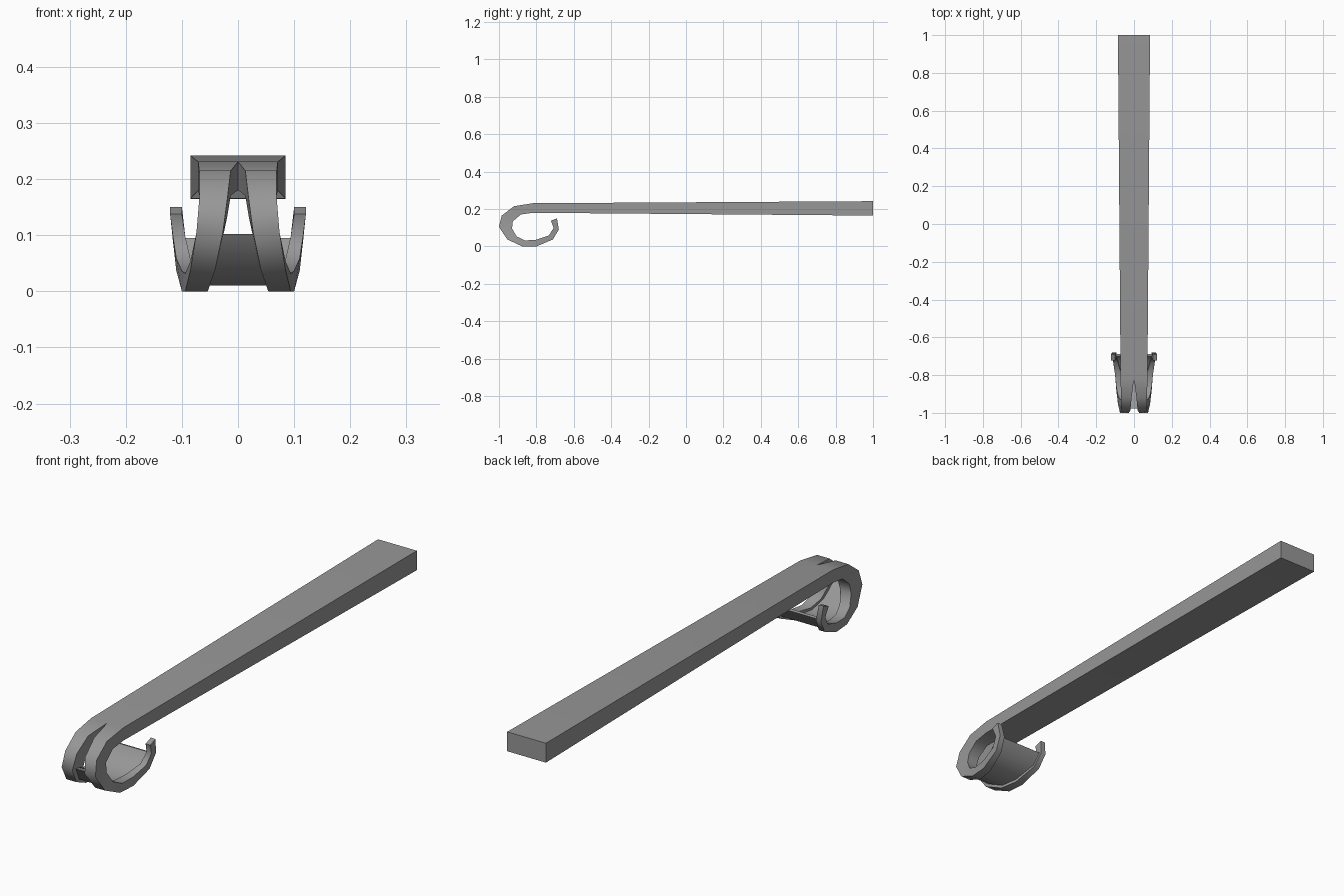
import bpy, bmesh

if "Cube" in bpy.data.objects:
    bpy.data.objects.remove(bpy.data.objects["Cube"])

# Stations along one half: outer (y, z), inner (y, z), inner x, outer x
stations = [
    (1.00, 0.242, 1.00, 0.165, 0.0, 0.085),
    (-0.82, 0.231, -0.82, 0.180, 0.0, 0.071),
    (-0.92, 0.215, -0.883, 0.171, 0.013, 0.069),
    (-0.985, 0.165, -0.926, 0.134, 0.019, 0.069),
    (-1.00, 0.105, -0.930, 0.096, 0.027, 0.074),
    (-0.955, 0.037, -0.905, 0.053, 0.041, 0.085),
    (-0.875, 0.000, -0.860, 0.032, 0.054, 0.094),
    (-0.800, 0.000, -0.800, 0.036, 0.066, 0.100),
    (-0.712, 0.037, -0.733, 0.059, 0.085, 0.110),
    (-0.680, 0.090, -0.708, 0.098, 0.094, 0.116),
    (-0.690, 0.150, -0.722, 0.138, 0.100, 0.121),
]

# Dark grey metal
metal = bpy.data.materials.new("dark_grey")
metal.diffuse_color = (0.31, 0.31, 0.31, 1.0)
metal.use_nodes = True
metal.node_tree.nodes["Principled BSDF"].inputs["Base Color"].default_value = metal.diffuse_color


def sweep(name, rings, open_sides=0):
    """Skin quad rings (outer-in, outer-out, inner-out, inner-in) into an object."""
    bm = bmesh.new()
    vs = [[bm.verts.new(p) for p in ring] for ring in rings]
    for i, (a, b) in enumerate(zip(vs, vs[1:])):
        for k in range(4):
            if k == 3 and i < open_sides:   # centre plane stays open
                continue
            n = (k + 1) % 4
            bm.faces.new((a[k], a[n], b[n], b[k]))
    bm.faces.new(vs[0][::-1])
    bm.faces.new(vs[-1])
    bmesh.ops.recalc_face_normals(bm, faces=bm.faces)
    me = bpy.data.meshes.new(name)
    bm.to_mesh(me)
    bm.free()
    me.materials.append(metal)
    ob = bpy.data.objects.new(name, me)
    bpy.context.collection.objects.link(ob)
    bpy.context.view_layer.objects.active = ob
    for o in bpy.context.selected_objects:
        o.select_set(False)
    ob.select_set(True)
    return ob


# Tapered handle splitting into two curled prongs
rings = [((x0, oy, oz), (x1, oy, oz), (x1, iy, iz), (x0, iy, iz))
         for oy, oz, iy, iz, x0, x1 in stations]
handle = sweep("handle_and_prongs", rings, open_sides=1)
mod = handle.modifiers.new("Mirror", 'MIRROR')
mod.use_clip = True
mod.merge_threshold = 0.0005
bpy.ops.object.modifier_apply(modifier=mod.name)
bpy.ops.object.shade_smooth_by_angle(angle=1.0)

# Thin curved web joining the lower curl of the prongs
web = []
for oy, oz, iy, iz, x0, x1 in stations[4:10]:
    x = x0 + 0.3 * (x1 - x0)
    at = lambda t: (oy + t * (iy - oy), oz + t * (iz - oz))
    (ay, az), (by, bz) = at(0.32), at(0.68)
    web.append(((-x, ay, az), (x, ay, az), (x, by, bz), (-x, by, bz)))
sweep("web", web)
bpy.ops.object.shade_smooth_by_angle(angle=1.0)
